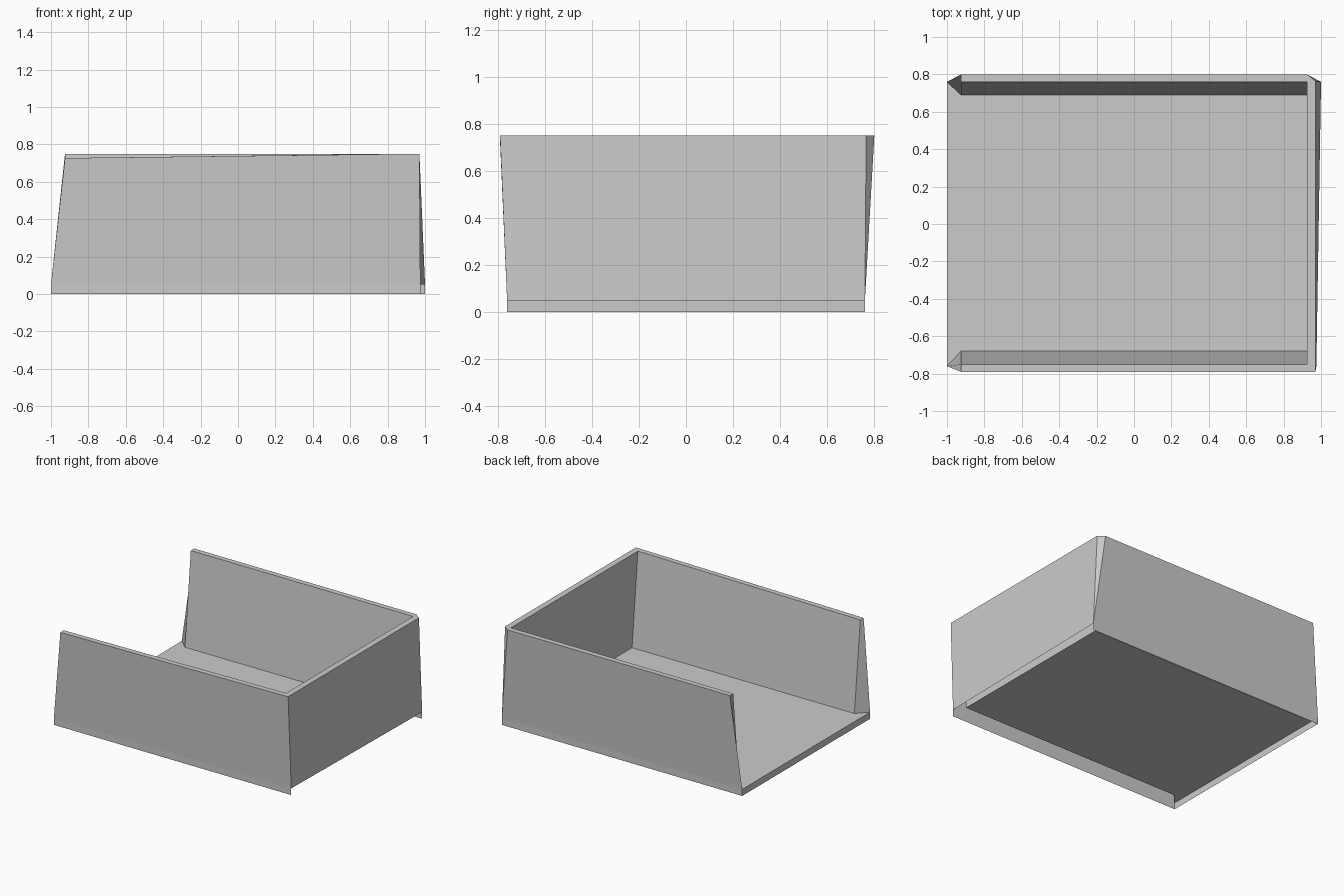
import bpy
import bmesh

cube = bpy.data.objects.get("Cube")
if cube:
    bpy.data.objects.remove(cube, do_unlink=True)

grey = bpy.data.materials.new("light_grey")
grey.use_nodes = True
grey.diffuse_color = (0.6, 0.6, 0.6, 1)
grey.node_tree.nodes["Principled BSDF"].inputs["Base Color"].default_value = (0.6, 0.6, 0.6, 1)

FLOOR = 0.05
TOP = 0.75


def build(name, rows, capped=False):
    """Skin neighbouring rows of points with quads, optionally closing both ends."""
    bm = bmesh.new()
    grid = [[bm.verts.new(p) for p in row] for row in rows]
    for a, b in zip(grid, grid[1:]):
        for i in range(len(a) - 1):
            bm.faces.new((a[i], a[i + 1], b[i + 1], b[i]))
    if capped:
        bm.faces.new([row[0] for row in grid])
        bm.faces.new([row[-1] for row in reversed(grid)])
    # Collapse the doubled corner points
    bmesh.ops.remove_doubles(bm, verts=bm.verts, dist=0.0005)
    mesh = bpy.data.meshes.new(name)
    bm.to_mesh(mesh)
    bm.free()
    mesh.materials.append(grey)
    obj = bpy.data.objects.new(name, mesh)
    bpy.context.collection.objects.link(obj)
    return obj


def level(points, z):
    return [(x, y, z) for x, y in points]


# Tray walls: front, end and back in one run, splayed outward and hollow below
outer_base = level([(-1, -0.76), (0.975, -0.76), (1, 0.76), (1, 0.76), (-1, 0.76)], FLOOR)
outer_top = level([(-0.925, -0.79), (0.97, -0.79), (0.97, 0.765), (0.925, 0.8), (-0.925, 0.8)], TOP)
inner_top = level([(-0.925, -0.75), (0.925, -0.75), (0.925, 0.76), (0.925, 0.76), (-0.925, 0.76)], TOP)
inner_base = level([(-0.925, -0.68), (0.925, -0.68), (0.925, 0.69), (0.925, 0.69), (-0.925, 0.69)], FLOOR)

# The front wall sits slightly lower towards the open end
for row in (outer_top, inner_top):
    x, y, z = row[0]
    row[0] = (x, y, 0.727)

build("walls", [outer_base, outer_top, inner_top, inner_base], capped=True)

# Floor: spans between the inner walls and flares out at the open end
front_edge = level([(-1, -0.76), (-0.925, -0.68), (0.925, -0.68)], FLOOR)
back_edge = level([(-1, 0.76), (-0.925, 0.69), (0.925, 0.69)], FLOOR)
build("floor", [front_edge, back_edge])

# Base skirt under the back, open end and front
skirt = [(1, 0.76), (-1, 0.76), (-1, -0.76), (0.975, -0.76)]
build("base_skirt", [level(skirt, 0), level(skirt, FLOOR)])
